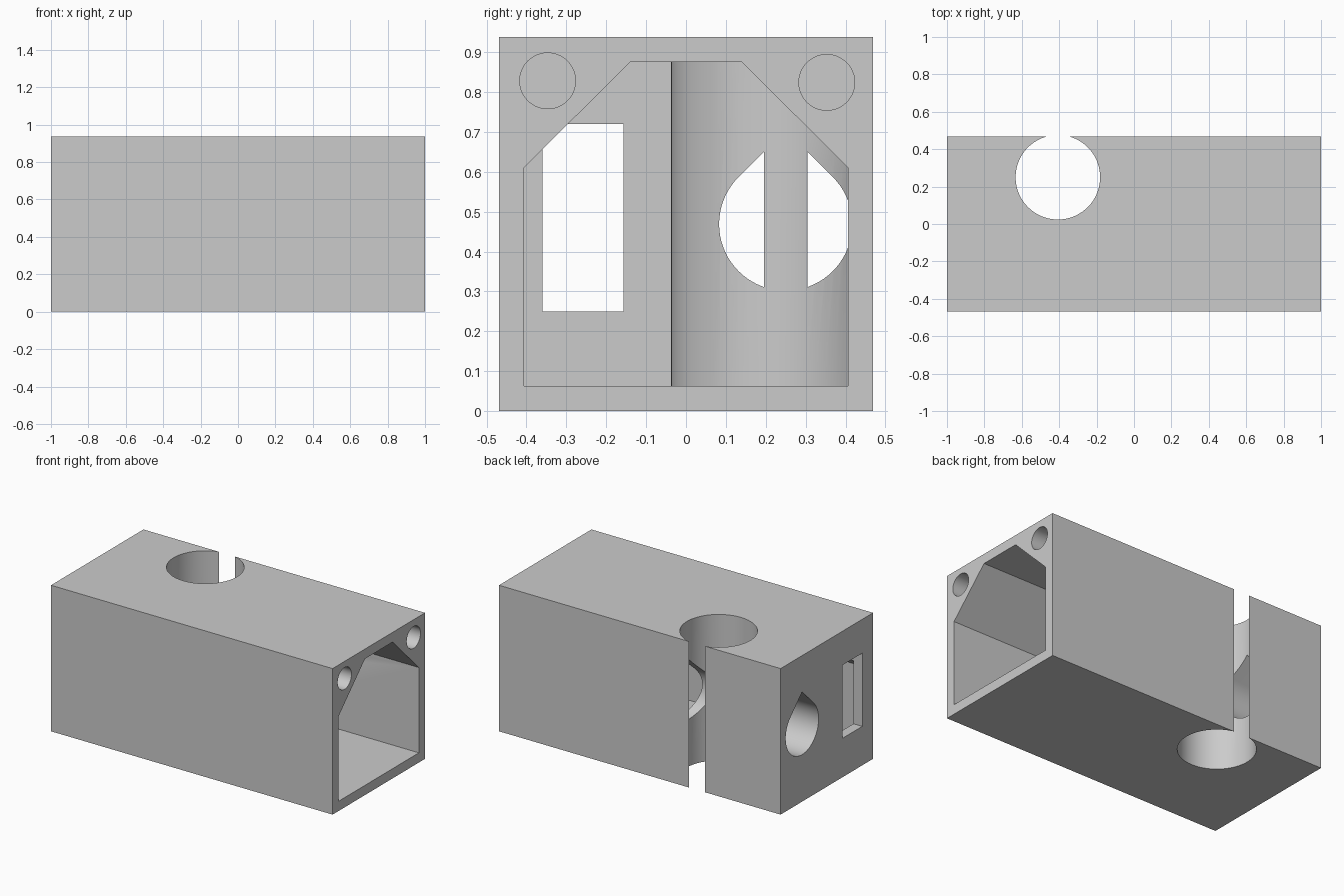
import bpy, bmesh
from math import sin, cos, radians, sqrt
from mathutils import Vector

if "Cube" in bpy.data.objects:
    bpy.data.objects.remove(bpy.data.objects["Cube"], do_unlink=True)

SIZE = 0.9375          # width and height of the housing
HALF = SIZE / 2
WALL = 0.0625
BORE_X, BORE_Y, BORE_R = -0.407, 0.25, 0.226
TUBE_R = 0.287
RIB = 0.2815           # half width of the solid rib behind the tube

grey = bpy.data.materials.new("light grey")
grey.use_nodes = True
grey.diffuse_color = (0.6, 0.6, 0.6, 1)
grey.node_tree.nodes["Principled BSDF"].inputs["Base Color"].default_value = (0.6, 0.6, 0.6, 1)


def prism(name, profile, start, end, axis="X"):
    """Extrude a 2D profile: (y, z) along X, or (x, y) along Z."""
    place = (lambda p, t: (t, p[0], p[1])) if axis == "X" else (lambda p, t: (p[0], p[1], t))
    bm = bmesh.new()
    face = bm.faces.new([bm.verts.new(place(p, start)) for p in profile])
    out = bmesh.ops.extrude_face_region(bm, geom=[face])
    move = Vector(place((0, 0), end - start))
    bmesh.ops.translate(bm, vec=move, verts=[v for v in out["geom"] if isinstance(v, bmesh.types.BMVert)])
    bmesh.ops.recalc_face_normals(bm, faces=bm.faces)
    mesh = bpy.data.meshes.new(name)
    bm.to_mesh(mesh)
    bm.free()
    obj = bpy.data.objects.new(name, mesh)
    bpy.context.collection.objects.link(obj)
    return obj


def rect(a0, a1, b0, b1):
    return [(a0, b0), (a1, b0), (a1, b1), (a0, b1)]


def arc(cx, cy, r, first=0, last=360, steps=72):
    count = steps if last - first == 360 else steps + 1
    angles = [radians(first + (last - first) * i / steps) for i in range(count)]
    return [(cx + r * cos(a), cy + r * sin(a)) for a in angles]


def subtract(target, cutters):
    """Cut every cutter out of the target, then discard the cutters."""
    for cutter in cutters:
        cutter.hide_render = True
        mod = target.modifiers.new(cutter.name, "BOOLEAN")
        mod.operation, mod.solver, mod.object = "DIFFERENCE", "EXACT", cutter
    bpy.context.view_layer.update()
    result = target.evaluated_get(bpy.context.evaluated_depsgraph_get())
    mesh = bpy.data.meshes.new_from_object(result)
    target.modifiers.clear()
    target.data = mesh
    for cutter in cutters:
        bpy.data.objects.remove(cutter, do_unlink=True)


# Outer housing
housing = prism("housing", rect(-HALF, HALF, 0, SIZE), -1, 1)
housing.data.materials.append(grey)

# Main cavity with chamfered roof, open at the +x end
inner, top = HALF - WALL, SIZE - WALL
cavity = prism("cavity", [(-inner, WALL), (inner, WALL), (inner, 0.61), (0.14, top),
                          (-0.14, top), (-inner, 0.61)], -1 + WALL, 1.1)

# Tube around the vertical bore and the rib behind it stay solid
tube = prism("tube", arc(BORE_X, BORE_Y, TUBE_R), -0.1, 1.1, "Z")
rib = prism("rib", rect(BORE_Y - RIB, 0.7, -0.2, 1.2), -1.2, BORE_X)
subtract(cavity, [tube, rib])

# Vertical bore, breaking through the back wall as a narrow slot
bore = prism("bore", arc(BORE_X, BORE_Y, BORE_R), -0.1, 1.1, "Z")

# Teardrop tunnel from the -x end through the tube
drop_r, mid = 0.167, HALF
drop = arc(BORE_Y, mid, drop_r, -225, 45, 54) + [(BORE_Y, mid + drop_r * sqrt(2))]
tunnel = prism("tunnel", drop, -1.1, BORE_X + RIB)

# Rectangular window in the -x end wall
window = prism("window", rect(-0.36, -0.157, 0.25, 0.72), -1.1, -0.9)

# Blind screw holes in the +x end
screws = [prism("screw_hole", arc(y, z, 0.07, steps=48), 0.5, 1.1)
          for y, z in ((-0.347, 0.828), (0.353, 0.824))]

subtract(housing, [cavity, bore, tunnel, window] + screws)
if not housing.data.materials:
    housing.data.materials.append(grey)

# Smooth the round walls, keep the edges sharp
bpy.ops.object.select_all(action="DESELECT")
housing.select_set(True)
bpy.context.view_layer.objects.active = housing
bpy.ops.object.shade_smooth_by_angle(angle=radians(25))
